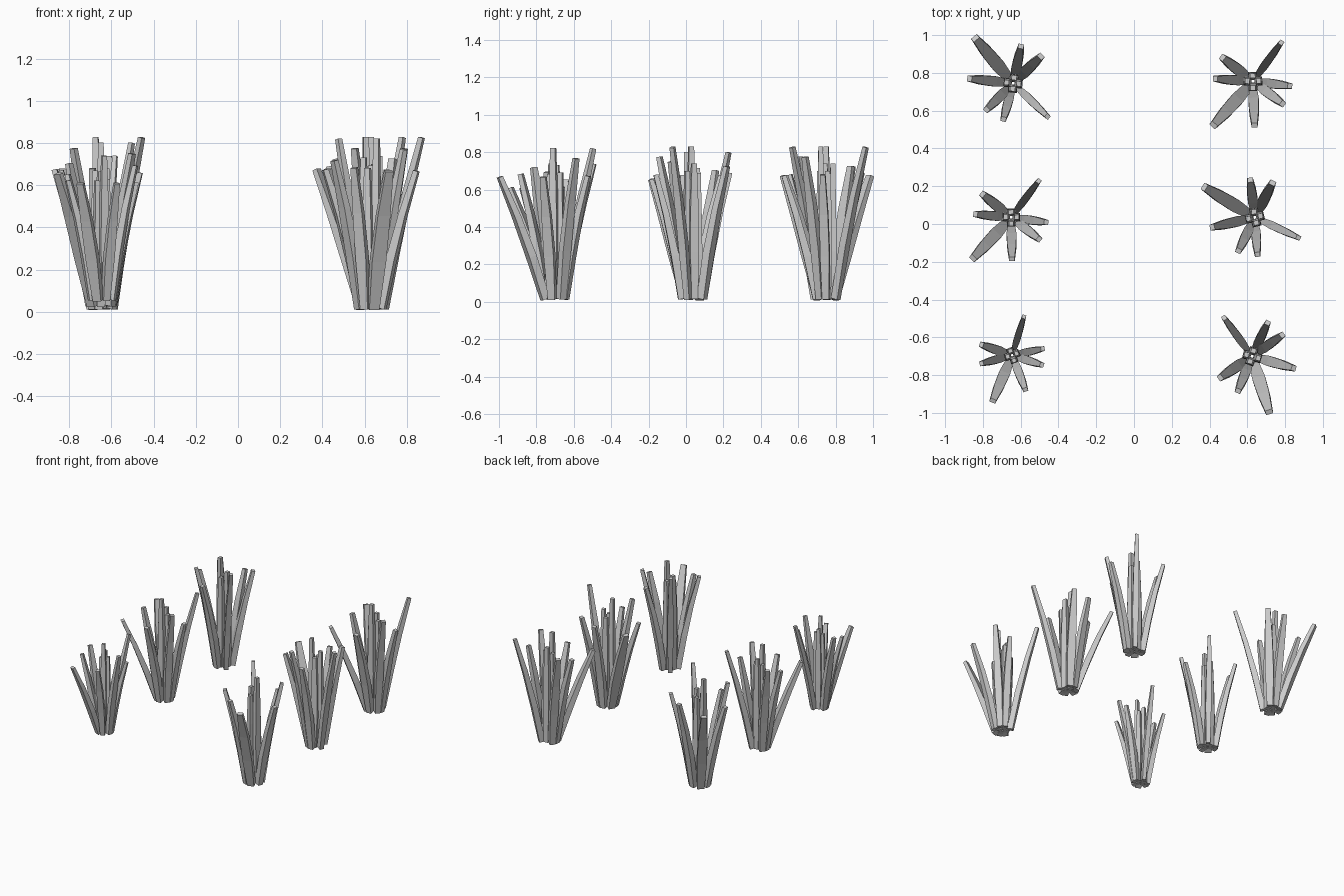
import bpy, bmesh
from math import radians, sin, cos
from mathutils import Vector

if "Cube" in bpy.data.objects:
    bpy.data.objects.remove(bpy.data.objects["Cube"])

# Blades of one clump: (angle, tip radius, tip height, mid width)
OUTER = [(130, .312, .675, .07), (174, .232, .675, .055), (225, .197, .775, .053),
         (255, .197, .68, .05), (316, .254, .827, .043), (44, .205, .725, .059),
         (78, .2, .69, .053)]
INNER = [(173, .035, .83, .048), (265, .03, .70, .048),
         (355, .03, .74, .048), (80, .03, .69, .048)]

# Clumps: (x, y, z, turn, scale, extra turn of the longest blade)
CLUMPS = [(-.64, .745, 0, 0, 1, 0), (.63, .755, 0, 98, 1, 0),
          (-.65, .035, .014, 97, .95, 0), (-.645, -.695, .043, 117, .84, 0),
          (.64, .035, 0, 19, 1, 0), (.625, -.7, 0, 170, .99, -13)]


def add_blade(bm, angle, tip_r, tip_z, width, base_r):
    a = radians(angle)
    out = Vector((cos(a), sin(a), 0))
    side = Vector((-sin(a), cos(a), 0))
    start = out * base_r + Vector((0, 0, .016))
    end = out * tip_r + Vector((0, 0, tip_z))
    direction = (end - start).normalized()
    normal = side.cross(direction)
    bow = .012 if tip_r > .1 else 0
    rings = []
    # Four-sided section: narrow foot, wider middle, narrow tip
    for t, w, d in ((0, .72, .042), (.35, 1, .042), (.68, .9, .034), (1, .56, .025)):
        c = start.lerp(end, t) - out * bow * 4 * t * (1 - t)
        hw, hd = side * width * w / 2, normal * d / 2
        rings.append([bm.verts.new(c + p) for p in
                      (-hw - hd, hw - hd, hw + hd, -hw + hd)])
    for lo, hi in zip(rings, rings[1:]):
        for i in range(4):
            j = (i + 1) % 4
            bm.faces.new((lo[i], lo[j], hi[j], hi[i]))
    bm.faces.new(rings[0][::-1])
    bm.faces.new(rings[-1])


# Six grass clumps
for n, (x, y, z0, turn, scale, extra) in enumerate(CLUMPS, 1):
    bm = bmesh.new()
    for k, (a, r, z, w) in enumerate(OUTER):
        add_blade(bm, a + (extra if k == 0 else 0), r, z, w, .056)
    for a, r, z, w in INNER:
        add_blade(bm, a, r, z, w, .028)
    bmesh.ops.recalc_face_normals(bm, faces=bm.faces)
    mesh = bpy.data.meshes.new(f"grass_clump_{n}")
    bm.to_mesh(mesh)
    bm.free()
    obj = bpy.data.objects.new(f"grass_clump_{n}", mesh)
    bpy.context.collection.objects.link(obj)
    obj.location = (x, y, z0)
    obj.rotation_euler.z = radians(turn)
    obj.scale = (scale,) * 3
